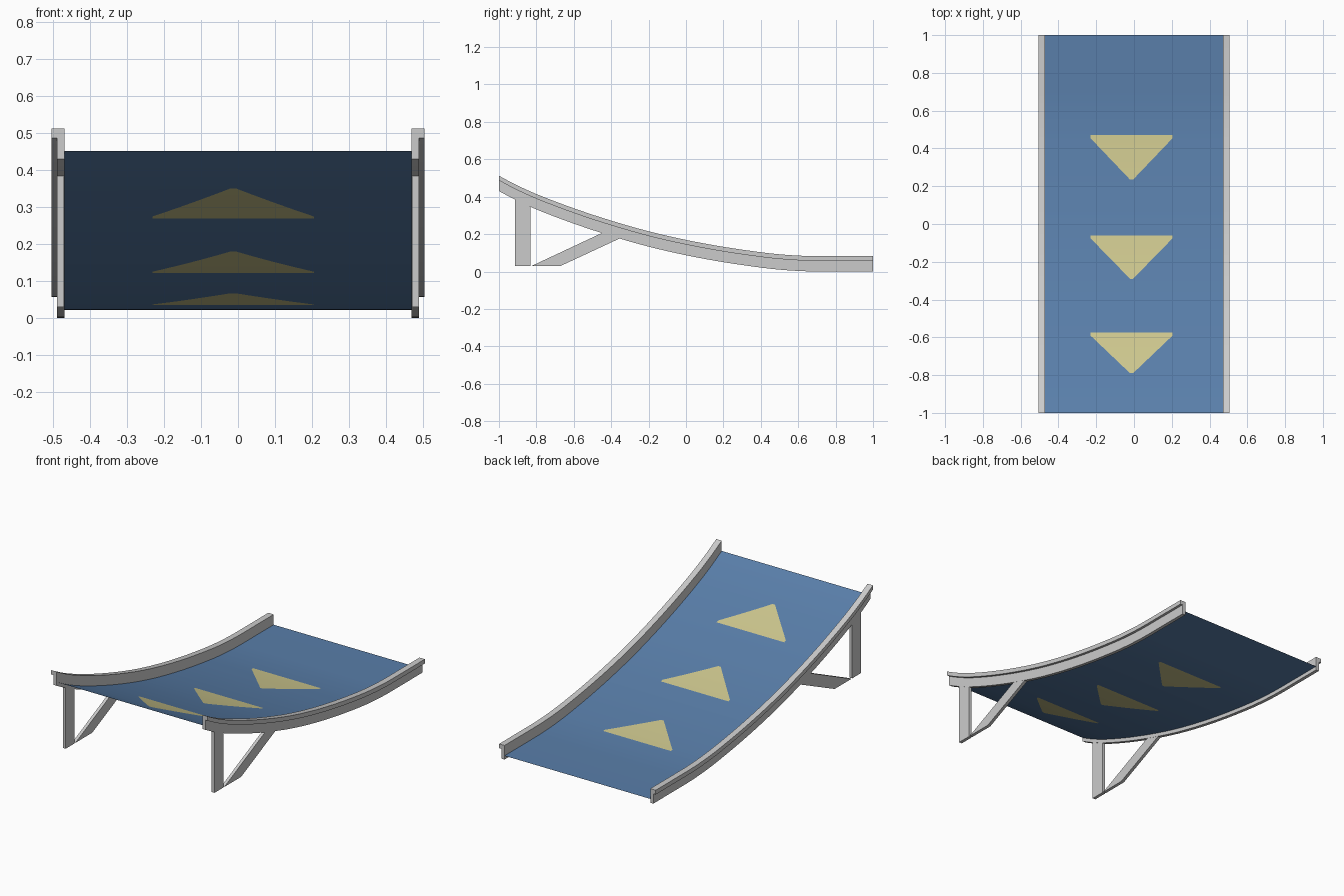
import bpy, bmesh

if "Cube" in bpy.data.objects:
    bpy.data.objects.remove(bpy.data.objects["Cube"])

# Underside of the side rail: (y, z) points of the ramp curve
CURVE = [(-1, .43), (-.91, .382), (-.79, .328), (-.6, .256), (-.4, .19), (-.2, .133),
         (0, .087), (.2, .05), (.4, .021), (.5, .010), (.6, .003), (.7, 0), (1, 0)]


def slope(i):
    a, b = CURVE[max(i - 1, 0)], CURVE[min(i + 1, len(CURVE) - 1)]
    return 0 if i >= len(CURVE) - 2 else (b[1] - a[1]) / (b[0] - a[0])


def height(y):
    """Smooth (Hermite) height of the rail underside at y."""
    for i in range(len(CURVE) - 1):
        (y0, z0), (y1, z1) = CURVE[i], CURVE[i + 1]
        if y <= y1 + 1e-9:
            h = y1 - y0
            t = (y - y0) / h
            return ((2*t**3 - 3*t**2 + 1) * z0 + (t**3 - 2*t**2 + t) * h * slope(i)
                    + (3*t**2 - 2*t**3) * z1 + (t**3 - t**2) * h * slope(i + 1))
    return 0


def material(name, rgb):
    m = bpy.data.materials.new(name)
    m.diffuse_color = (*rgb, 1)
    m.use_nodes = True
    m.node_tree.nodes["Principled BSDF"].inputs["Base Color"].default_value = m.diffuse_color
    return m


grey = material("light grey metal", (.6, .6, .6))
blue = material("ramp blue", (.10, .21, .40))
yellow = material("arrow yellow", (.61, .57, .27))


def make(name, bm, mats, mirror=False, fix=True):
    if fix:
        bmesh.ops.recalc_face_normals(bm, faces=bm.faces)
    me = bpy.data.meshes.new(name)
    bm.to_mesh(me)
    bm.free()
    ob = bpy.data.objects.new(name, me)
    bpy.context.collection.objects.link(ob)
    for m in mats:
        me.materials.append(m)
    if mirror:
        ob.modifiers.new("Mirror", 'MIRROR').use_clip = False
    bpy.context.view_layer.objects.active = ob
    ob.select_set(True)
    bpy.ops.object.shade_smooth_by_angle(angle=.5)
    ob.select_set(False)
    return ob


# Rows along the ramp, denser on the curved stretch
ROWS = [-1 + 1.7 * i / 34 for i in range(35)] + [1]

# Side rails: web with an outward top lip, swept along the curve
section = [(.47, 0), (.49, 0), (.49, .057), (.505, .057), (.505, .082), (.47, .082)]
bm = bmesh.new()
rings = [[bm.verts.new((x, y, height(y) + dz)) for x, dz in section] for y in ROWS]
for a, b in zip(rings, rings[1:]):
    for k in range(6):
        bm.faces.new((a[k], a[k - 1], b[k - 1], b[k]))
bm.faces.new(rings[0])
bm.faces.new(rings[-1])
make("side_rails", bm, [grey], mirror=True)


# Supports: flat plates that meet the rail underside
def plate(name, outline):
    bm = bmesh.new()
    a, b = ([bm.verts.new((x, y, z)) for y, z in outline] for x in (.471, .4895))
    bm.faces.new(a)
    bm.faces.new(b)
    for k in range(len(outline)):
        bm.faces.new((a[k - 1], a[k], b[k], b[k - 1]))
    make(name, bm, [grey], mirror=True)


plate("upright_legs", [(-.915, .03), (-.832, .03), (-.832, height(-.832)), (-.915, height(-.915))])
plate("diagonal_braces", [(-.825, .03), (-.67, .03), (-.355, height(-.355)), (-.45, height(-.45))])

# Deck: thin sheet, with arrow triangles cut in as yellow faces
ARROWS = [(-.79, -.575), (-.29, -.06), (.235, .47)]
CX = -.013


def half_width(y, arrow):
    y0, y1 = arrow
    return min(.218, .008 + .21 * (y - y0) / (y1 - y0 - .015))


ys = sorted(set(ROWS + [v for y0, y1 in ARROWS for v in (y0, y1 - .015, y1)]))
bm = bmesh.new()
for ya, yb in zip(ys, ys[1:]):
    mid = (ya + yb) / 2
    hit = [a for a in ARROWS if a[0] < mid < a[1]]
    xa, xb = [-.472], [-.472]
    if hit:
        wa, wb = half_width(ya, hit[0]), half_width(yb, hit[0])
        xa += [CX - wa, CX + wa]
        xb += [CX - wb, CX + wb]
    xa.append(.472)
    xb.append(.472)
    for k in range(len(xa) - 1):
        f = bm.faces.new([bm.verts.new((x, y, height(y) + .022)) for x, y in
                          ((xa[k], ya), (xa[k + 1], ya), (xb[k + 1], yb), (xb[k], yb))])
        f.material_index = 1 if hit and k == 1 else 0
bmesh.ops.remove_doubles(bm, verts=bm.verts, dist=1e-5)
make("ramp_deck", bm, [blue, yellow], fix=False)
